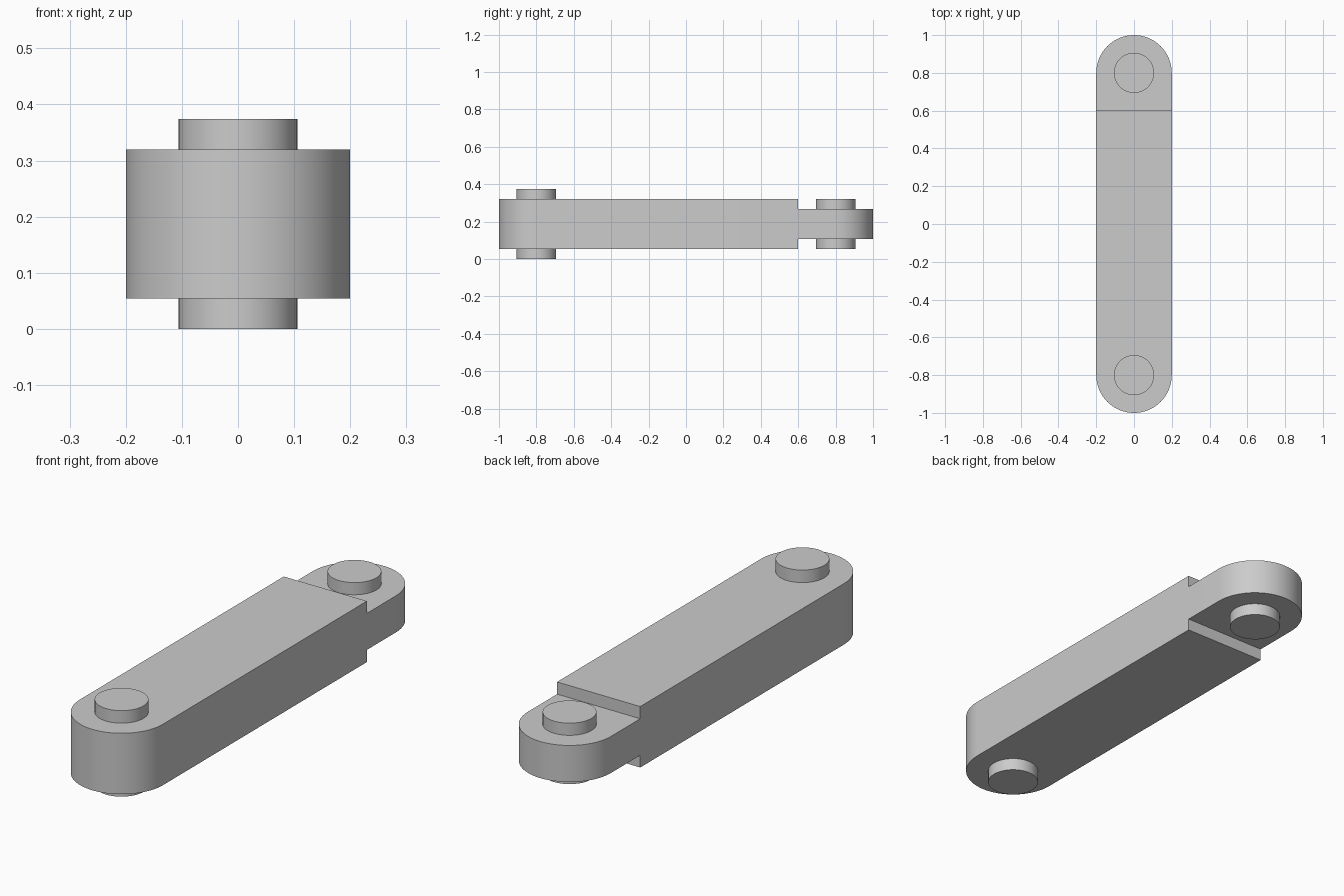
import bpy, bmesh, math

cube = bpy.data.objects.get("Cube")
if cube:
    bpy.data.objects.remove(cube, do_unlink=True)

steel = bpy.data.materials.new("grey_steel")
steel.use_nodes = True
grey = (0.6, 0.6, 0.6, 1)
steel.diffuse_color = grey
steel.node_tree.nodes["Principled BSDF"].inputs["Base Color"].default_value = grey

HALF_WIDTH = 0.2
PIN_RADIUS = 0.106
PIN_Y = 0.8
MID_Z = 0.187
SHOULDER_Y = 0.6


def arc(radius, y, start, end, steps):
    """Points along an arc centred on the link's long axis."""
    angles = [start + (end - start) * i / steps for i in range(steps + 1)]
    return [(radius * math.cos(a), y + radius * math.sin(a)) for a in angles]


def extruded(name, outline, height):
    """Prism over an outline, centred on the mid plane of the link."""
    bm = bmesh.new()
    face = bm.faces.new([bm.verts.new((x, y, MID_Z - height / 2)) for x, y in outline])
    top = bmesh.ops.extrude_face_region(bm, geom=[face])["geom"]
    verts = [v for v in top if isinstance(v, bmesh.types.BMVert)]
    bmesh.ops.translate(bm, verts=verts, vec=(0, 0, height))
    bmesh.ops.recalc_face_normals(bm, faces=bm.faces)
    mesh = bpy.data.meshes.new(name)
    bm.to_mesh(mesh)
    bm.free()
    mesh.materials.append(steel)
    obj = bpy.data.objects.new(name, mesh)
    bpy.context.collection.objects.link(obj)
    bpy.ops.object.select_all(action="DESELECT")
    obj.select_set(True)
    bpy.context.view_layer.objects.active = obj
    bpy.ops.object.shade_smooth_by_angle(angle=math.radians(30))
    return obj


# Thick bar, rounded at the front and square at the shoulder
front_round = arc(HALF_WIDTH, -PIN_Y, math.pi, 2 * math.pi, 32)
extruded("link_body", front_round + [(HALF_WIDTH, SHOULDER_Y), (-HALF_WIDTH, SHOULDER_Y)], 0.265)

# Thinner rounded tongue at the back
back_round = arc(HALF_WIDTH, PIN_Y, 0, math.pi, 32)
extruded("link_tongue", back_round + [(-HALF_WIDTH, SHOULDER_Y), (HALF_WIDTH, SHOULDER_Y)], 0.159)

# Pins through both ends
for name, y, height in (("front_pin", -PIN_Y, 0.374), ("back_pin", PIN_Y, 0.265)):
    extruded(name, arc(PIN_RADIUS, y, 0, 2 * math.pi, 48)[:-1], height)
